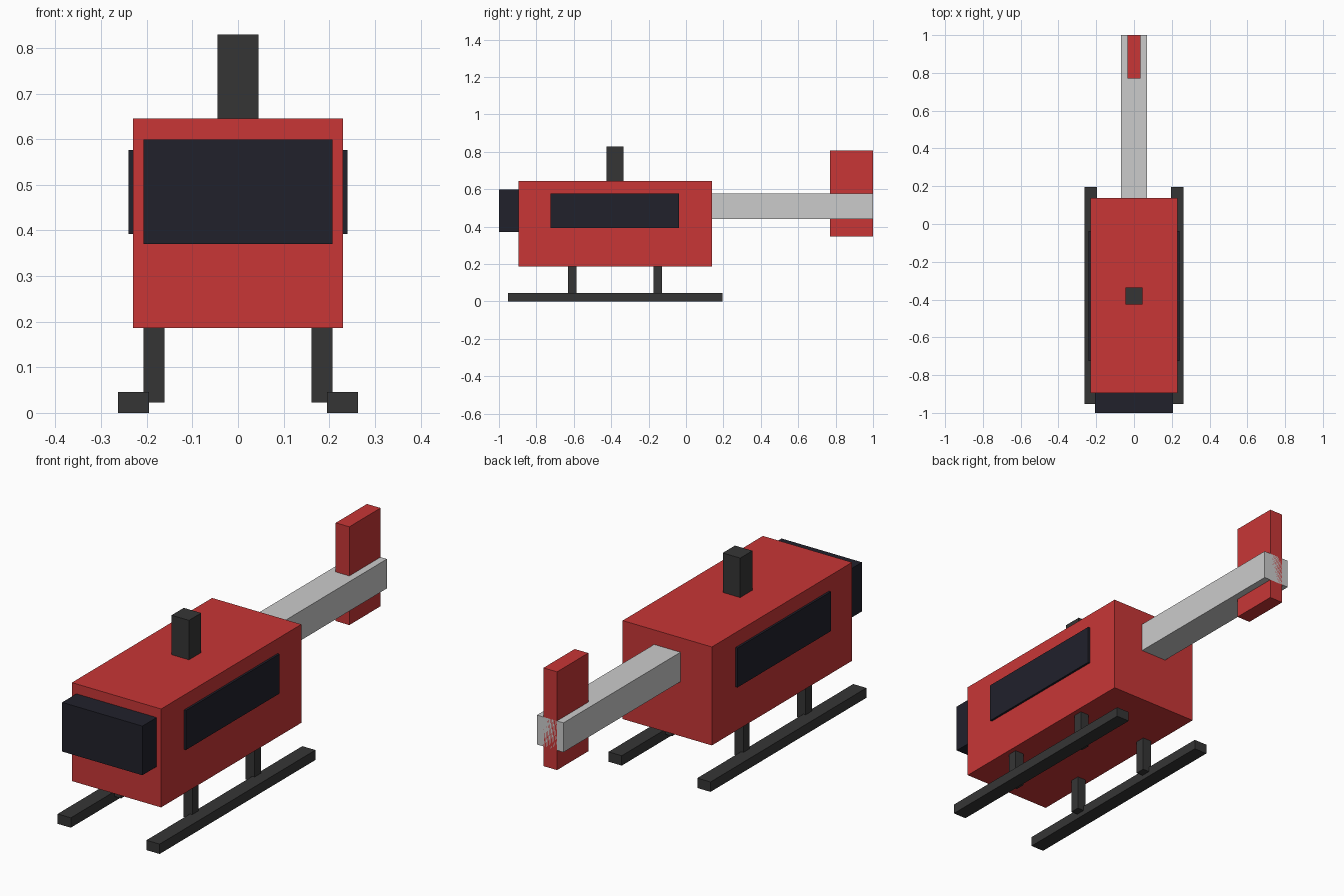
import bpy

if "Cube" in bpy.data.objects:
    bpy.data.objects.remove(bpy.data.objects["Cube"])


def material(name, rgb):
    m = bpy.data.materials.new(name)
    m.diffuse_color = (*rgb, 1)
    m.use_nodes = True
    m.node_tree.nodes["Principled BSDF"].inputs["Base Color"].default_value = m.diffuse_color
    return m


RED = material("red_paint", (0.58, 0.037, 0.037))
DARK = material("dark_metal", (0.036, 0.036, 0.036))
GLASS = material("dark_glass", (0.015, 0.015, 0.024))


def box(name, x, y, z, mat=None):
    """Box from (min, max) ranges on each axis."""
    bpy.ops.mesh.primitive_cube_add(
        size=1, location=[(a + b) / 2 for a, b in (x, y, z)])
    ob = bpy.context.object
    ob.name = name
    ob.scale = [b - a for a, b in (x, y, z)]
    bpy.ops.object.transform_apply(location=False, rotation=False, scale=True)
    if mat:
        ob.data.materials.append(mat)
    return ob


def pair(name, x, y, z, mat):
    """The same box on the right (+x) and the left (-x)."""
    box("right_" + name, x, y, z, mat)
    box("left_" + name, (-x[1], -x[0]), y, z, mat)


# Cabin and windscreen
box("cabin", (-0.23, 0.23), (-0.895, 0.138), (0.186, 0.645), RED)
box("windscreen", (-0.207, 0.207), (-1.0, -0.885), (0.37, 0.599), GLASS)
pair("side_window", (0.22, 0.24), (-0.725, -0.037), (0.392, 0.576), GLASS)

# Rotor mast
box("rotor_mast", (-0.045, 0.045), (-0.425, -0.335), (0.635, 0.829), DARK)

# Tail boom and fin
box("tail_boom", (-0.068, 0.068), (0.128, 1.0), (0.44, 0.577))
box("tail_fin", (-0.035, 0.035), (0.77, 1.0), (0.348, 0.806), RED)

# Landing skids and their struts
pair("skid", (0.195, 0.263), (-0.953, 0.195), (0.0, 0.046), DARK)
for label, y in (("front", -0.609), ("rear", -0.15)):
    pair(label + "_strut", (0.161, 0.207), (y - 0.023, y + 0.023), (0.023, 0.196), DARK)
